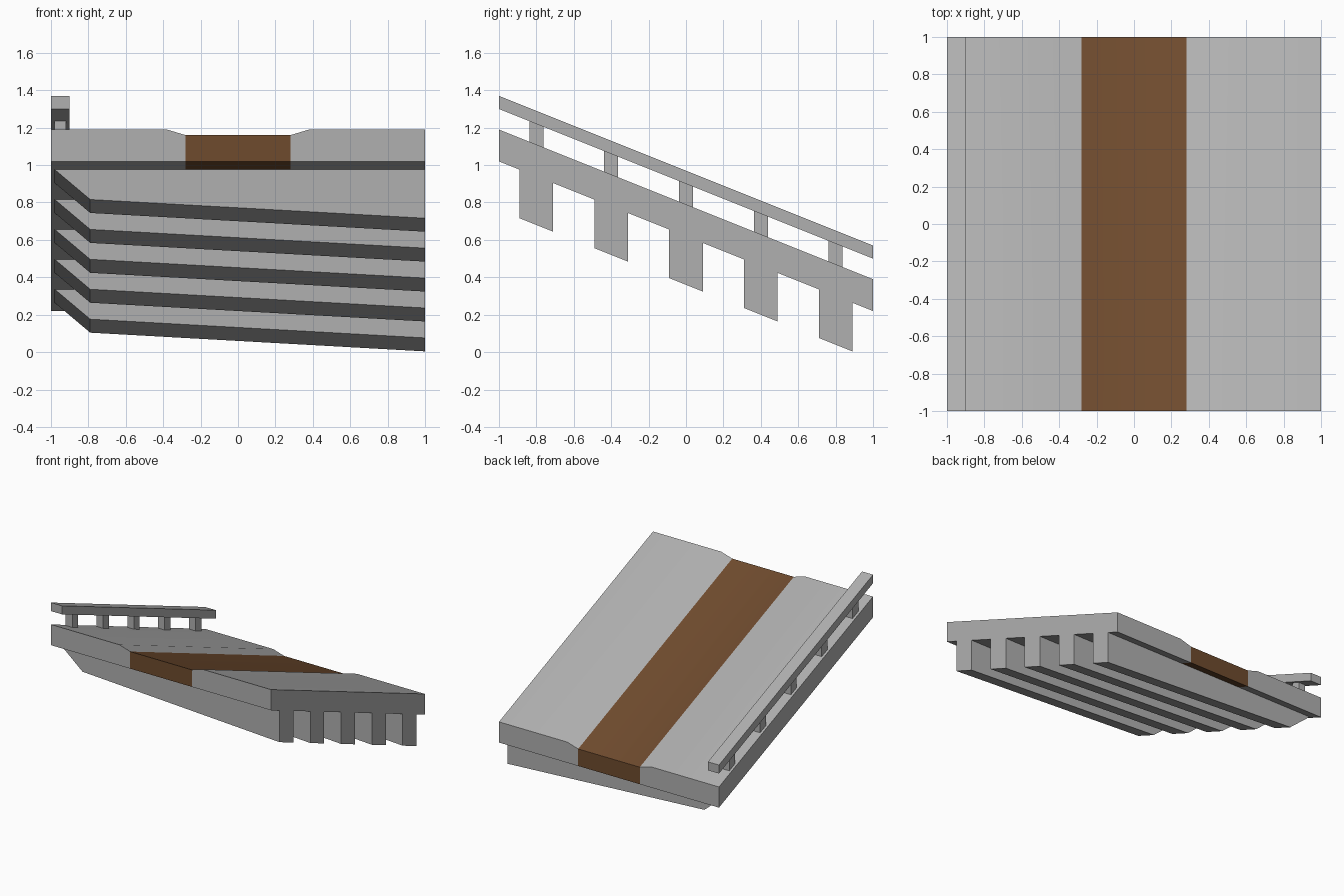
import bpy, bmesh
from math import radians

if "Cube" in bpy.data.objects:
    bpy.data.objects.remove(bpy.data.objects["Cube"])

SLOPE = -0.4  # everything is sheared downhill along y


def material(name, *rgb):
    mat = bpy.data.materials.new(name)
    mat.diffuse_color = (*rgb, 1)
    mat.use_nodes = True
    mat.node_tree.nodes["Principled BSDF"].inputs["Base Color"].default_value = mat.diffuse_color
    return mat


stone = material("stone_grey", 0.435, 0.435, 0.435)
brown = material("brown", 0.158, 0.07, 0.027)


def prism(name, profile, y0, y1, open_edges=(), mat=stone):
    """Extrude an x-z profile along y on the slope; open_edges are left without a wall."""
    bm = bmesh.new()
    a, b = ([bm.verts.new((x, y, z + SLOPE * y)) for x, z in profile] for y in (y0, y1))
    n = len(profile)
    bm.faces.new(a)
    bm.faces.new(b[::-1])
    for i in range(n):
        if i not in open_edges:
            j = (i + 1) % n
            bm.faces.new((a[j], a[i], b[i], b[j]))
    bmesh.ops.recalc_face_normals(bm, faces=bm.faces)
    mesh = bpy.data.meshes.new(name)
    bm.to_mesh(mesh)
    bm.free()
    mesh.materials.append(mat)
    obj = bpy.data.objects.new(name, mesh)
    bpy.context.collection.objects.link(obj)
    return obj


def box(x0, x1, z0, z1):
    return [(x0, z0), (x1, z0), (x1, z1), (x0, z1)]


# Deck: sunken brown lane with a chamfered slab either side
deck_parts = [prism("deck", box(-0.28, 0.28, 0.62, 0.76), -1, 1, (1, 3), brown)]
for side, s in (("left", -1), ("right", 1)):
    profile = [(s * 0.28, 0.62), (s, 0.62), (s, 0.79), (s * 0.38, 0.79), (s * 0.28, 0.76)]
    deck_parts.append(prism("deck_" + side, profile, -1, 1, (4,)))

# Join and weld the deck, with smooth shading over the soft chamfers
bpy.ops.object.select_all(action="DESELECT")
for part in deck_parts:
    part.select_set(True)
deck = deck_parts[0]
bpy.context.view_layer.objects.active = deck
bpy.ops.object.join()
bm = bmesh.new()
bm.from_mesh(deck.data)
bmesh.ops.remove_doubles(bm, verts=bm.verts, dist=0.0001)
bmesh.ops.recalc_face_normals(bm, faces=bm.faces)
bm.to_mesh(deck.data)
bm.free()
bpy.ops.object.shade_smooth_by_angle(angle=radians(30))

# Handrail
prism("rail", box(-1, -0.9, 0.90, 0.97), -1, 1)

# Cross beams below and rail posts above, at the same spacing
for i in range(5):
    y = -0.8 + 0.4 * i
    beam = [(-0.98, 0.62), (-0.79, 0.46), (1, 0.36), (1, 0.62)]
    prism(f"beam_{i + 1}", beam, y - 0.09, y + 0.09, (3,))
    prism(f"rail_post_{i + 1}", box(-0.98, -0.92, 0.79, 0.90), y - 0.0375, y + 0.0375, (0, 2))
